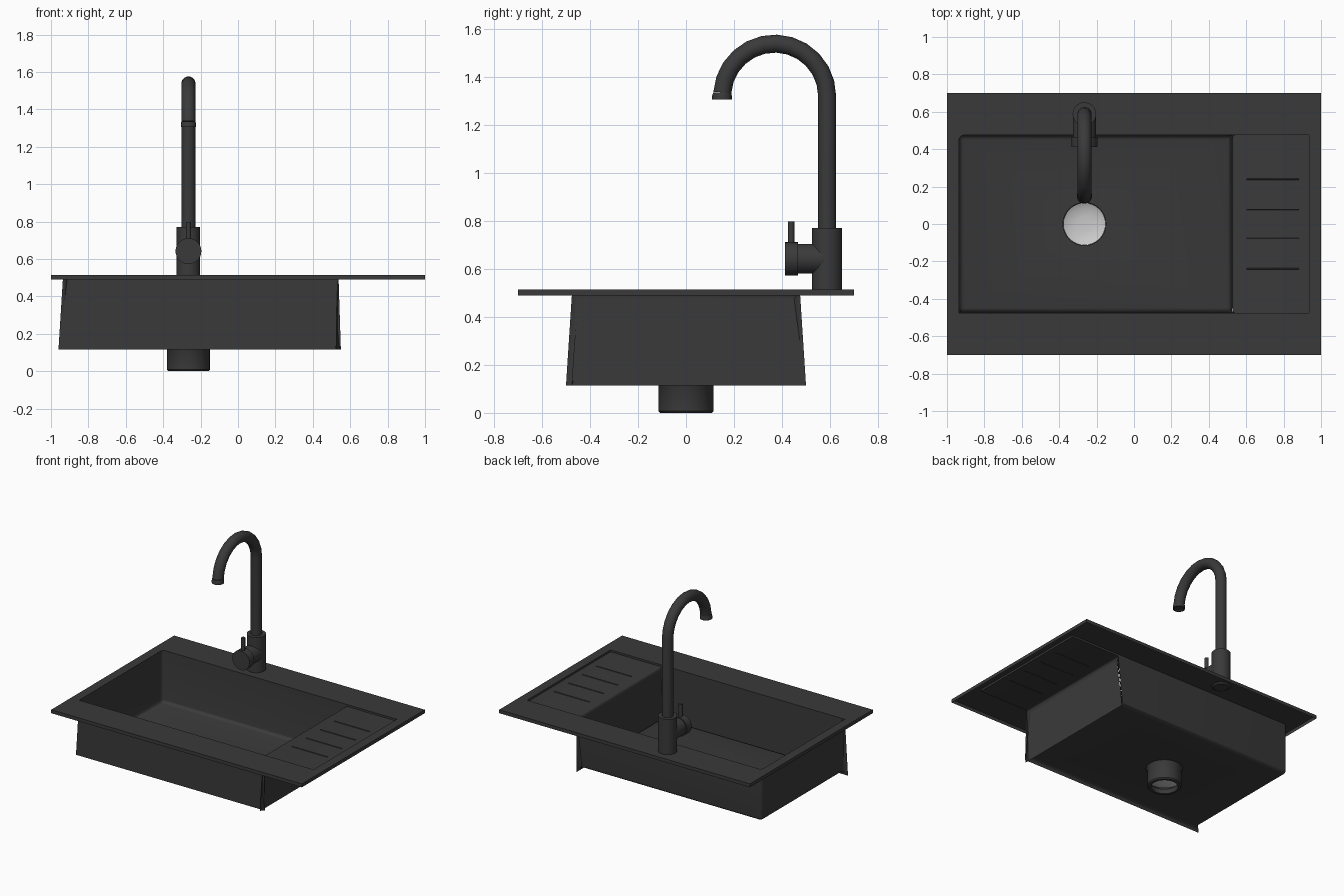
import bpy, bmesh, math
from mathutils import Vector

if "Cube" in bpy.data.objects:
    bpy.data.objects.remove(bpy.data.objects["Cube"])

CX = -0.265                      # drain and tap share this x plane
RIM, SKIRT, BOARD, FLOOR = 0.515, 0.49, 0.501, 0.14


def material(name, v):
    m = bpy.data.materials.new(name)
    m.diffuse_color = (v, v, v, 1)
    m.use_nodes = True
    m.node_tree.nodes["Principled BSDF"].inputs["Base Color"].default_value = m.diffuse_color
    return m


DARK = material("dark_composite", 0.042)
STEEL = material("steel", 0.6)


def finish(name, bm, mat=DARK, angle=35):
    me = bpy.data.meshes.new(name)
    bm.to_mesh(me)
    bm.free()
    ob = bpy.data.objects.new(name, me)
    bpy.context.collection.objects.link(ob)
    me.materials.append(mat)
    bpy.ops.object.select_all(action='DESELECT')
    ob.select_set(True)
    bpy.context.view_layer.objects.active = ob
    bpy.ops.object.shade_smooth_by_angle(angle=math.radians(angle))
    return ob


def sweep(name, stations, seg=32, caps=(True, True), mat=DARK, angle=35):
    """Round section along stations (y, z, tangent angle in degrees, radius)."""
    bm = bmesh.new()
    rings = []
    for y, z, a, r in stations:
        a = math.radians(a)
        n = Vector((0, -math.sin(a), math.cos(a)))
        rings.append([bm.verts.new(Vector((CX, y, z)) + r * (
            Vector((math.cos(t), 0, 0)) + n * math.sin(t)))
            for t in (2 * math.pi * i / seg for i in range(seg))])
    for p, q in zip(rings, rings[1:]):
        for i in range(seg):
            j = (i + 1) % seg
            bm.faces.new((p[i], p[j], q[j], q[i]))
    if caps[0]:
        bm.faces.new(rings[0])
    if caps[1]:
        bm.faces.new(rings[-1])
    bmesh.ops.recalc_face_normals(bm, faces=bm.faces)
    return finish(name, bm, mat, angle)


def punch(bm, face, y, r, seg=32):
    """Replace a flat face by one with a round hole."""
    z = face.verts[0].co.z
    edges = list(face.edges)
    bmesh.ops.delete(bm, geom=[face], context='FACES_ONLY')
    vs = [bm.verts.new((CX + r * math.cos(2 * math.pi * i / seg),
                        y + r * math.sin(2 * math.pi * i / seg), z)) for i in range(seg)]
    edges += [bm.edges.new((vs[i], vs[(i + 1) % seg])) for i in range(seg)]
    bmesh.ops.triangle_fill(bm, edges=edges, use_beauty=True, use_dissolve=False)


# sink body: one pressed sheet with rim, skirt, drainboard recess and basin
bm = bmesh.new()
xs, ys = (-1, -0.935, 0.525, 0.935, 1), (-0.7, -0.475, 0.475, 0.7)
cache = {}


def v(i, j, z):
    if (i, j, z) not in cache:
        cache[i, j, z] = bm.verts.new((xs[i], ys[j], z))
    return cache[i, j, z]


def face(*keys):
    return bm.faces.new([v(*k) for k in keys])


tap_face = floor_face = None
for i in range(4):
    for j in range(3):
        z = RIM if j != 1 or i in (0, 3) else (FLOOR if i == 1 else BOARD)
        f = face((i, j, z), (i + 1, j, z), (i + 1, j + 1, z), (i, j + 1, z))
        if (i, j) == (1, 2):
            tap_face = f
        if (i, j) == (1, 1):
            floor_face = f
face((1, 1, RIM), (1, 2, RIM), (1, 2, FLOOR), (1, 1, FLOOR))
face((2, 1, BOARD), (2, 2, BOARD), (2, 2, FLOOR), (2, 1, FLOOR))
face((3, 1, RIM), (3, 2, RIM), (3, 2, BOARD), (3, 1, BOARD))
for j in (1, 2):
    face((1, j, RIM), (2, j, RIM), (2, j, BOARD), (2, j, FLOOR), (1, j, FLOOR))
    face((2, j, RIM), (3, j, RIM), (3, j, BOARD), (2, j, BOARD))
border = [(i, 0) for i in range(4)] + [(4, j) for j in range(3)] \
    + [(i, 3) for i in range(4, 0, -1)] + [(0, j) for j in range(3, 0, -1)]
for a, b in zip(border, border[1:] + border[:1]):
    face((*a, RIM), (*b, RIM), (*b, SKIRT), (*a, SKIRT))

punch(bm, tap_face, 0.588, 0.05)
punch(bm, floor_face, 0, 0.115)

# rounded basin corners, floor edges and drainboard edge
low = {v(i, j, FLOOR) for i in (1, 2) for j in (1, 2)}
ledge = {v(2, 1, BOARD), v(2, 2, BOARD)}
top = {v(1, 1, RIM), v(1, 2, RIM)}
soft = [e for e in bm.edges
        if not e.is_boundary and (
            set(e.verts) <= low and abs(e.calc_length() - 1.737) > 0.05
            or set(e.verts) == ledge
            or (e.verts[0] in low) != (e.verts[1] in low)
            and set(e.verts) <= low | ledge | top)]
bmesh.ops.bevel(bm, geom=soft, offset=0.025, offset_type='OFFSET', segments=4,
                profile=0.5, affect='EDGES', clamp_overlap=True)
bmesh.ops.recalc_face_normals(bm, faces=bm.faces)
if sum(f.normal.z * f.calc_area() for f in bm.faces) < 0:
    bmesh.ops.reverse_faces(bm, faces=bm.faces)
finish("sink_body", bm)

# raised drainboard ribs
for k, y in enumerate((-0.24, -0.08, 0.08, 0.24)):
    bm = bmesh.new()
    bmesh.ops.create_cube(bm, size=1)
    for p in bm.verts:
        taper = 0.3 if p.co.z > 0 else 1
        p.co = Vector((0.742 + p.co.x * 0.28, y + p.co.y * 0.012 * taper,
                       BOARD + p.co.z * 0.008))
    finish("drain_rib_%d" % (k + 1), bm)

# drain pipe with soft collar and turned-in lower lip, plus strainer
sweep("drain_pipe", [(0, 0.14, -90, 0.122), (0, 0.13, -90, 0.115), (0, 0.008, -90, 0.115),
                     (0, 0, -90, 0.108), (0, 0, -90, 0.09), (0, 0.035, -90, 0.09)],
      caps=(False, False))
sweep("drain_strainer", [(0, 0.055, -90, 0.113), (0, 0.042, -90, 0.09), (0, 0.035, -90, 0.04)],
      caps=(False, True), mat=STEEL)

# tap: base, gooseneck spout, nozzle
TY, R, ZC = 0.588, 0.2185, 1.32
sweep("tap_base", [(TY, 0.505, 90, 0.05), (TY, 0.515, 90, 0.063), (TY, 0.77, 90, 0.063)])
arc = []
for k in range(13):
    t = 176 * k / 12
    arc.append((TY - R + R * math.cos(math.radians(t)),
                ZC + R * math.sin(math.radians(t)), 90 + t, 0.0375))
sweep("tap_spout", [(TY, 0.76, 90, 0.0375)] + arc, seg=24)
sweep("tap_nozzle", [(0.151, 1.335, 270, 0.038), (0.15, 1.32, 270, 0.041),
                     (0.15, 1.305, 270, 0.041), (0.15, 1.305, 270, 0.032),
                     (0.15, 1.315, 270, 0.032)], seg=24)

# tap control: neck, knob, lever
sweep("valve_neck", [(0.58, 0.642, 180, 0.062), (0.46, 0.642, 180, 0.062)])
sweep("valve_knob", [(0.466, 0.642, 180, 0.069), (0.412, 0.642, 180, 0.069)])
sweep("valve_lever", [(0.438, 0.65, 90, 0.0135), (0.438, 0.797, 90, 0.0135)], seg=16)
